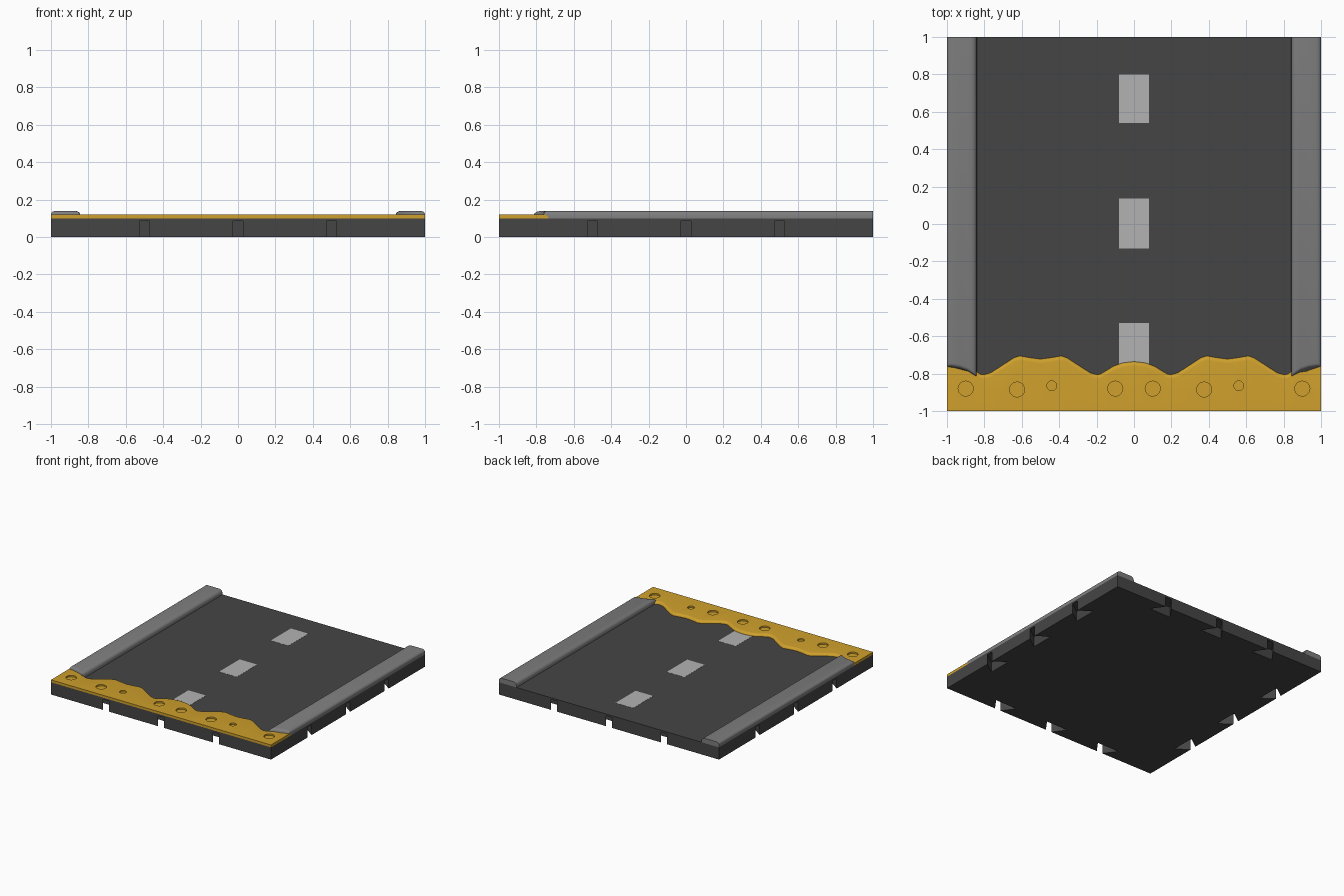
import bpy, bmesh, math

if "Cube" in bpy.data.objects:
    bpy.data.objects.remove(bpy.data.objects["Cube"])

# Half period of the wavy sand edge (repeats and mirrors every 0.5)
WAVE = [(0, -.735), (.06, -.742), (.11, -.76), (.15, -.785), (.18, -.803), (.2, -.805),
        (.235, -.795), (.36, -.714), (.39, -.705), (.44, -.714), (.5, -.722)]


def wave(x):
    t = abs(x) % 1
    t = min(t, 1 - t)
    for (a, p), (b, q) in zip(WAVE, WAVE[1:]):
        if t <= b + 1e-9:
            return p + (q - p) * (t - a) / (b - a)


def material(name, rgb):
    m = bpy.data.materials.new(name)
    m.diffuse_color = (*rgb, 1)
    m.use_nodes = True
    m.node_tree.nodes["Principled BSDF"].inputs["Base Color"].default_value = m.diffuse_color
    return m


def finish(name, bm, mat=None, smooth=False):
    bmesh.ops.recalc_face_normals(bm, faces=bm.faces[:])
    me = bpy.data.meshes.new(name)
    bm.to_mesh(me)
    bm.free()
    ob = bpy.data.objects.new(name, me)
    bpy.context.collection.objects.link(ob)
    if mat:
        me.materials.append(mat)
    if smooth:
        select(ob)
        bpy.ops.object.shade_smooth_by_angle(angle=math.radians(40))
    return ob


def select(ob):
    bpy.ops.object.select_all(action='DESELECT')
    ob.select_set(True)
    bpy.context.view_layer.objects.active = ob


def prism(bm, pts, z0, z1):
    lo = [bm.verts.new((x, y, z0)) for x, y in pts]
    hi = [bm.verts.new((x, y, z1)) for x, y in pts]
    bm.faces.new(lo)
    bm.faces.new(hi)
    for i in range(len(pts)):
        j = (i + 1) % len(pts)
        bm.faces.new((lo[i], lo[j], hi[j], hi[i]))


def loft(bm, rings):
    # closed rings joined into a solid with end caps
    vs = [[bm.verts.new(p) for p in r] for r in rings]
    n = len(vs[0])
    for a, b in zip(vs, vs[1:]):
        for i in range(n):
            j = (i + 1) % n
            bm.faces.new((a[i], a[j], b[j], b[i]))
    bm.faces.new(vs[0])
    bm.faces.new(vs[-1])


def cut(ob, cutter):
    cutter.hide_render = True
    mod = ob.modifiers.new("cut", 'BOOLEAN')
    mod.operation, mod.solver, mod.object = 'DIFFERENCE', 'EXACT', cutter
    select(ob)
    bpy.ops.object.modifier_apply(modifier=mod.name)
    bpy.data.objects.remove(cutter)


asphalt = material("asphalt", (.06, .06, .06))
concrete = material("concrete", (.21, .21, .21))
paint = material("paint", (.45, .45, .45))
sand_mat = material("sand", (.62, .35, .025))

# Road slab with dovetail connector slots along all four edges
bm = bmesh.new()
prism(bm, [(-1, -1), (1, -1), (1, 1), (-1, 1)], 0, .1)
slab = finish("road_slab", bm, asphalt)
bm = bmesh.new()
slot = [(-.0275, -1.05), (.0275, -1.05), (.0275, -1), (.1, -.9), (-.1, -.9), (-.0275, -1)]
for k in range(4):
    c, s = round(math.cos(k * math.pi / 2)), round(math.sin(k * math.pi / 2))
    for off in (-.5, 0, .5):
        prism(bm, [((x + off) * c - y * s, (x + off) * s + y * c) for x, y in slot], -.05, .085)
cut(slab, finish("slot_cutter", bm))

# Painted centre line dashes
for i, (y0, y1) in enumerate([(-.79, -.53), (-.13, .135), (.54, .8)]):
    bm = bmesh.new()
    prism(bm, [(-.08, y0), (.08, y0), (.08, y1), (-.08, y1)], .095, .101)
    finish(f"lane_dash_{i + 1}", bm, paint)

# Sand strip with a rolled wavy edge
half = [x for x, _ in WAVE]
xs = half + [1 - x for x in reversed(half[:-1])]
xs = sorted({round(s * x, 4) for x in xs for s in (-1, 1)})
bm = bmesh.new()
rings = []
for x in xs:
    ring = [(x, -1, .1)]
    for k in range(6):
        a = k * math.pi / 10
        ring.append((x, wave(x) - .024 * (1 - math.cos(a)), .1 + .02 * math.sin(a)))
    ring.append((x, -1, .12))
    rings.append(ring)
loft(bm, rings)
sand = finish("sand_strip", bm, sand_mat)

# Round dimples in the sand, same pattern on both halves
bm = bmesh.new()
for x0 in (-1, 0):
    for x, y, r in [(.1, -.88, .04), (.375, -.885, .04), (.56, -.865, .026), (.9, -.88, .04)]:
        prism(bm, [(x0 + x + r * math.cos(a * math.pi / 10), y + r * math.sin(a * math.pi / 10))
                   for a in range(20)], .108, .15)
cut(sand, finish("dimple_cutter", bm))
select(sand)
bpy.ops.object.shade_smooth_by_angle(angle=math.radians(40))

# Rounded curbs whose front ends follow the wave
PROFILE = [(1, .1), (1, .122), (.997, .13), (.989, .137), (.975, .14), (.93, .14), (.89, .14),
           (.868, .14), (.855, .136), (.846, .128), (.842, .118), (.84, .1)]
END = [(0, .122), (.003, .131), (.01, .137), (.02, .14)]
for side, label in ((-1, "left"), (1, "right")):
    bm = bmesh.new()
    rings = [[(side * x, wave(x) - .025 + dy, min(z, top)) for x, z in PROFILE] for dy, top in END]
    rings.append([(side * x, 1, z) for x, z in PROFILE])
    loft(bm, rings)
    finish(f"curb_{label}", bm, concrete, True)
